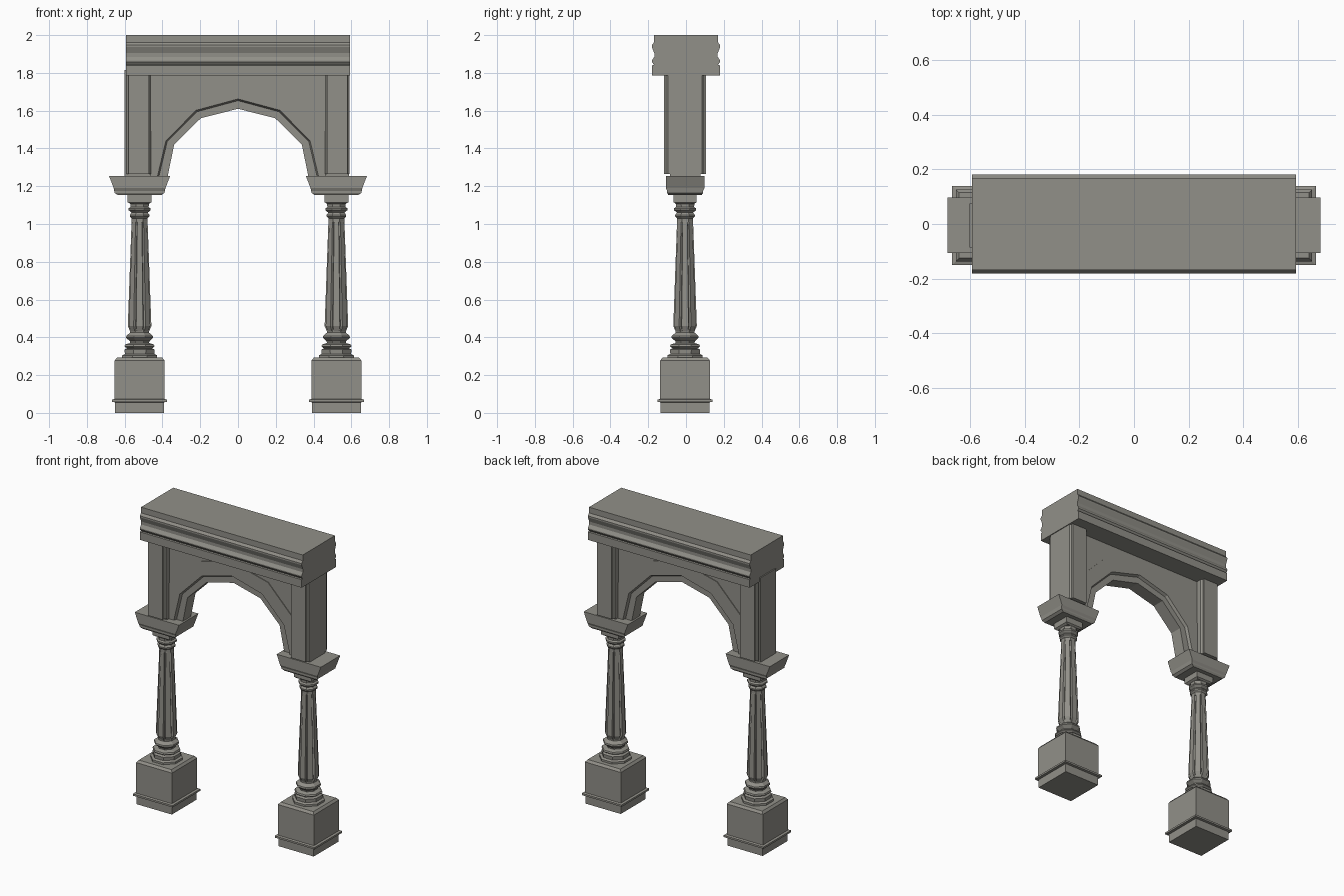
import bpy, bmesh, math

if "Cube" in bpy.data.objects:
    bpy.data.objects.remove(bpy.data.objects["Cube"])

YC = -0.005   # columns and arch sit slightly forward of centre

# Dark warm grey stone
stone = bpy.data.materials.new("stone")
stone.diffuse_color = (.285, .278, .248, 1)
stone.use_nodes = True
stone.node_tree.nodes["Principled BSDF"].inputs["Base Color"].default_value = stone.diffuse_color


def loft(name, rings):
    """Skin closed rings of equal length and cap both ends."""
    bm = bmesh.new()
    vs = [[bm.verts.new(p) for p in r] for r in rings]
    n = len(rings[0])
    for a, b in zip(vs, vs[1:]):
        for i in range(n):
            j = (i + 1) % n
            bm.faces.new((a[i], a[j], b[j], b[i]))
    bm.faces.new(vs[0][::-1])
    bm.faces.new(vs[-1])
    bmesh.ops.recalc_face_normals(bm, faces=bm.faces)
    me = bpy.data.meshes.new(name)
    bm.to_mesh(me)
    bm.free()
    me.materials.append(stone)
    ob = bpy.data.objects.new(name, me)
    bpy.context.collection.objects.link(ob)
    return ob


def prism_y(name, pts, half):
    """Extrude an x-z outline symmetrically about the arch plane."""
    return loft(name, [[(x, YC + s * half, z) for x, z in pts] for s in (-1, 1)])


def rect(cx, hx, hy, z):
    return [(cx + a * hx, YC + b * hy, z) for a, b in ((-1, -1), (1, -1), (1, 1), (-1, 1))]


def rect_stack(name, cx, levels):
    return loft(name, [rect(cx, hx, hy, z) for hx, hy, z in levels])


def octagon(cx, r, z):
    # r is the distance to the flat sides
    R = r / math.cos(math.pi / 8)
    return [(cx + R * math.cos((i + .5) * math.pi / 4),
             YC + R * math.sin((i + .5) * math.pi / 4), z) for i in range(8)]


def fluted(cx, r, z):
    # eight broad faces separated by V grooves
    pts = []
    for i in range(8):
        a = i * math.pi / 4
        for da, k in ((-16, 1.03), (16, 1.03), (22.5, 0.86)):
            t = a + math.radians(da)
            pts.append((cx + k * r * math.cos(t), YC + k * r * math.sin(t), z))
    return pts


def mirrored(half):
    """Complete a left-half path ending on x = 0."""
    return half + [(-x, z) for x, z in half[-2::-1]]


# Columns and piers, left and right
for side, s in (("left", -1), ("right", 1)):
    cx = 0.521 * s
    rect_stack(side + "_plinth", cx, [
        (.129, .129, 0), (.129, .129, .056), (.146, .145, .058), (.146, .145, .07),
        (.132, .132, .074), (.132, .132, .277), (.12, .12, .292)])
    loft(side + "_column_base", [octagon(cx, r, z) for r, z in [
        (.092, .285), (.092, .305), (.078, .312), (.08, .335), (.066, .342),
        (.08, .352), (.076, .362), (.05, .37), (.052, .38), (.072, .398),
        (.07, .408), (.05, .425), (.05, .445)]])
    loft(side + "_column_shaft", [fluted(cx, r, z) for r, z in [
        (.05, .43), (.063, .46), (.043, 1.01), (.04, 1.02)]])
    loft(side + "_column_neck", [octagon(cx, r, z) for r, z in [
        (.042, 1.01), (.042, 1.03), (.052, 1.04), (.052, 1.048), (.043, 1.06),
        (.058, 1.073), (.058, 1.083), (.048, 1.09), (.05, 1.115)]])
    rect_stack(side + "_neck_block", cx, [(.05, .05, 1.107), (.063, .06, 1.115), (.063, .06, 1.16)])
    rect_stack(side + "_capital", cx, [
        (.115, .088, 1.153), (.132, .095, 1.165), (.134, .095, 1.175),
        (.137, .102, 1.19), (.162, .102, 1.255)])

    # pier core and its stepped pilaster faces front and back
    outer = .602 if s < 0 else .587
    rect_stack(side + "_pier_core", s * (outer + .462) / 2, [
        ((outer - .462) / 2, .081, 1.25), ((outer - .462) / 2, .081, 1.815)])
    px = .525 * s
    loft(side + "_pilaster", [
        [(px - hx, YC + y, 1.265), (px + hx, YC + y, 1.265),
         (px + hx, YC + y, 1.8), (px - hx, YC + y, 1.8)]
        for hx, y in [(.054, -.112), (.054, -.1), (.064, -.09),
                      (.064, .09), (.054, .1), (.054, .112)]])

# Faceted arch: recessed spandrel, raised ring, chamfered step, inner lining
hood = mirrored([(-.462, 1.25), (-.462, 1.49), (-.265, 1.69), (0, 1.755)])
step = mirrored([(-.427, 1.25), (-.382, 1.44), (-.222, 1.602), (0, 1.662)])
inner = mirrored([(-.419, 1.25), (-.375, 1.435), (-.218, 1.594), (0, 1.653)])
opening = mirrored([(-.373, 1.25), (-.338, 1.42), (-.197, 1.56), (0, 1.61)])
prism_y("arch_spandrel", hood[1:-1] + [(.462, 1.8), (-.462, 1.8)], .055)
loft("arch_ring", [[(x, YC + y, z) for x, z in hood + edge[::-1]]
                   for y, edge in ((-.06, step), (-.042, inner), (.042, inner), (.06, step))])
prism_y("arch_lining", inner + opening[::-1], .042)

# Moulded entablature
profile = [(.18, 1.787), (.18, 1.84), (.169, 1.842), (.181, 1.858), (.181, 1.866),
           (.168, 1.885), (.168, 1.905), (.181, 1.937), (.181, 1.947),
           (.169, 1.962), (.169, 2.0)]
section = profile + [(-y, z) for y, z in profile[::-1]]
loft("entablature", [[(x, y, z) for y, z in section] for x in (-.594, .594)])
